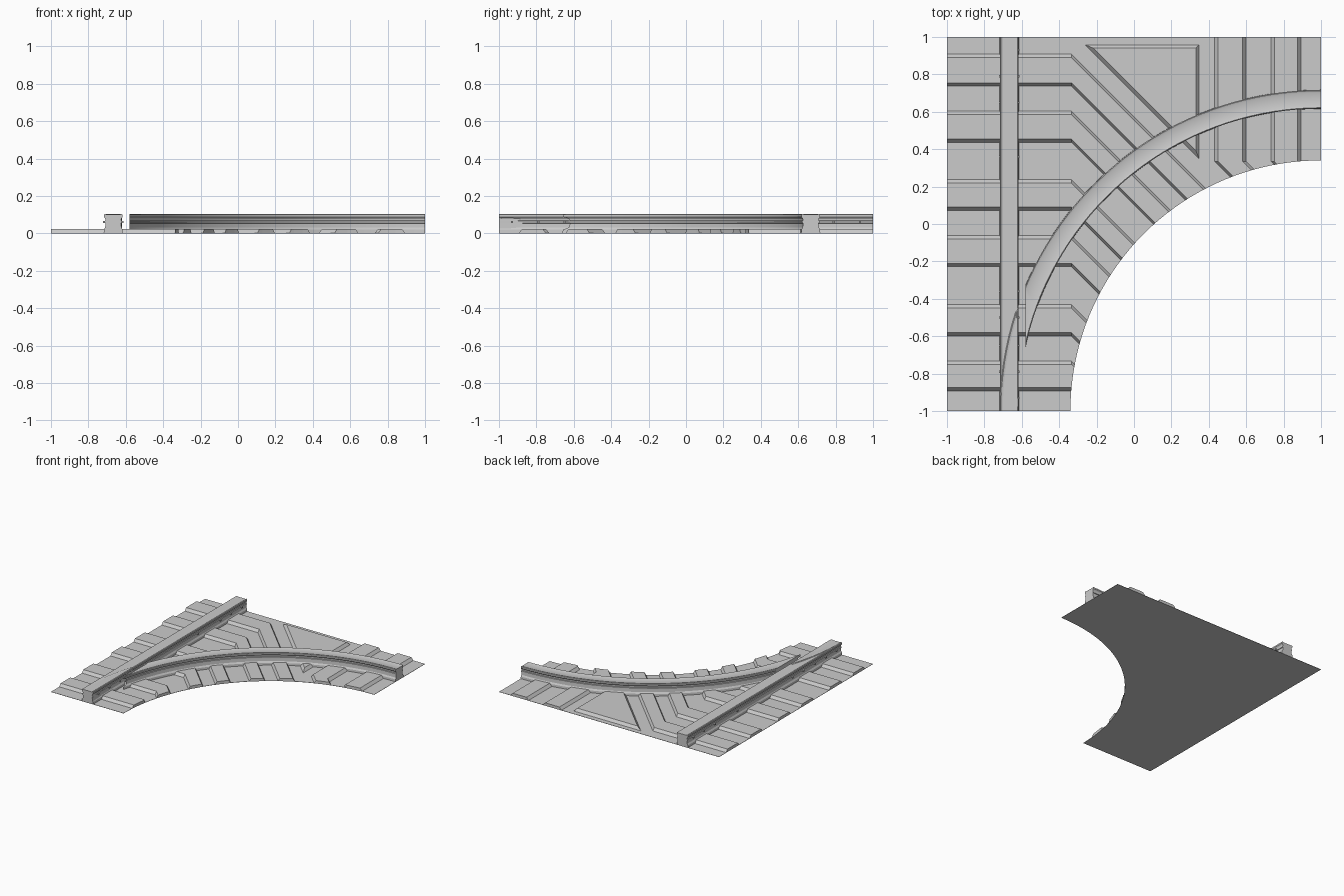
import bpy, bmesh, math
from mathutils import Vector

if "Cube" in bpy.data.objects:
    bpy.data.objects.remove(bpy.data.objects["Cube"])

CX, CY = 1.0, -1.0          # centre of the curve
R_EDGE, R_RAIL = 1.34, 1.667
RAIL_X = -0.667
TIE_H, SLOPE = 0.024, 0.02
SEG = 40


def finish(bm, name, smooth=False):
    bmesh.ops.recalc_face_normals(bm, faces=bm.faces[:])
    me = bpy.data.meshes.new(name)
    bm.to_mesh(me)
    bm.free()
    ob = bpy.data.objects.new(name, me)
    bpy.context.collection.objects.link(ob)
    bpy.ops.object.select_all(action='DESELECT')
    bpy.context.view_layer.objects.active = ob
    ob.select_set(True)
    if smooth:
        bpy.ops.object.shade_smooth_by_angle(angle=math.radians(20))
    return ob


def loft(bm, rings):
    """Skin a list of closed rings and cap both ends."""
    vs = [[bm.verts.new(p) for p in r] for r in rings]
    n = len(vs[0])
    for a, b in zip(vs, vs[1:]):
        for i in range(n):
            j = (i + 1) % n
            bm.faces.new((a[i], a[j], b[j], b[i]))
    bm.faces.new(vs[0][::-1])
    bm.faces.new(vs[-1])


def on_arc(r, t, z=0.0):
    return (CX - r * math.cos(t), CY + r * math.sin(t), z)


ANGLES = [math.pi / 2 * i / SEG for i in range(SEG + 1)]

# Base plate: square with the quarter circle cut out
outline = [on_arc(R_EDGE, t) for t in ANGLES] + [(1, 1, 0), (-1, 1, 0), (-1, -1, 0)]
bm = bmesh.new()
loft(bm, [[(x, y, z) for x, y, _ in outline] for z in (0, 0.002)])
finish(bm, "base_plate")

# Bent ties: straight, then turning 45 degrees towards the curve
TIES = [(0.91, 0.735, 0.8), (0.605, 0.435, 0.8), (0.24, 0.07, 0.8),
        (-0.06, -0.23, 0.8), (-0.43, -0.60, 0.2), (-0.73, -0.895, 0.2)]
bm = bmesh.new()
for k, (a, b, run) in enumerate(TIES):
    section = [(a, 0), (a - SLOPE, TIE_H), (b + SLOPE, TIE_H), (b, 0)]
    rings = [[(x, y - drop, z) for y, z in section]
             for x, drop in ((-1, 0), (-0.335, 0), (-0.335 + run, run))]
    loft(bm, rings)
    if k >= 4:              # mirrored pair across the diagonal
        loft(bm, [[(-y, -x, z) for x, y, z in r] for r in rings])
ties = finish(bm, "ties")

# Trim the ties along the curved edge
bm = bmesh.new()
loft(bm, [[(CX + R_EDGE * math.cos(math.pi * i / 80), CY + R_EDGE * math.sin(math.pi * i / 80), z)
           for i in range(160)] for z in (-0.1, 0.1)])
cutter = finish(bm, "curve_cutter")
mod = ties.modifiers.new("trim", 'BOOLEAN')
mod.operation, mod.object, mod.solver = 'DIFFERENCE', cutter, 'EXACT'
bpy.context.view_layer.objects.active = ties
bpy.ops.object.modifier_apply(modifier=mod.name)
bpy.data.objects.remove(cutter, do_unlink=True)

# Raised triangular panel
tri = [Vector((-0.265, 0.96)), Vector((0.35, 0.96)), Vector((0.35, 0.345))]
mid = Vector((0.17, 0.78))
bm = bmesh.new()
loft(bm, [[(*(mid + (p - mid) * s), z) for p in tri] for s, z in ((1, 0), (0.89, TIE_H))])
finish(bm, "triangle_panel")

# Rail profile: waisted beam with a side rib and a dished top
HALF = [(0.051, 0), (0.050, 0.02), (0.043, 0.032), (0.042, 0.054), (0.047, 0.056), (0.047, 0.066),
        (0.042, 0.068), (0.043, 0.078), (0.050, 0.088), (0.050, 0.100), (0.045, 0.104), (0.034, 0.100)]
PROFILE = HALF + [(-x, z) for x, z in reversed(HALF)]

bm = bmesh.new()
loft(bm, [[(RAIL_X + x, y, z) for x, z in PROFILE] for y in (-1, 1)])
finish(bm, "straight_rail")


def curved_rail(name, cut_x, keep):
    """Curved rail clipped at cut_x, keeping the side given by keep (+1 / -1)."""
    bm = bmesh.new()
    loft(bm, [[on_arc(R_RAIL + x, t, z) for x, z in PROFILE] for t in ANGLES])
    bmesh.ops.bisect_plane(bm, geom=bm.verts[:] + bm.edges[:] + bm.faces[:], plane_co=(cut_x, 0, 0),
                           plane_no=(keep, 0, 0), clear_inner=True)
    bmesh.ops.holes_fill(bm, edges=[e for e in bm.edges if e.is_boundary])
    finish(bm, name, smooth=True)


# The gap between the two pieces is the wheel flangeway
curved_rail("curved_rail", -0.58, 1)
curved_rail("switch_rail", -0.62, -1)

# Small contact pins on both sides of the straight rail
bm = bmesh.new()
for y in (-0.93, -0.79, -0.65, -0.5, -0.36, 0.36, 0.65, 0.79, 0.93):
    for s in (-1, 1):
        x0, x1 = RAIL_X + s * 0.044, RAIL_X + s * 0.056
        loft(bm, [[(x, y - 0.006, 0.056), (x, y + 0.006, 0.056),
                   (x, y + 0.006, 0.067), (x, y - 0.006, 0.067)] for x in (x0, x1)])
finish(bm, "contact_pins")
